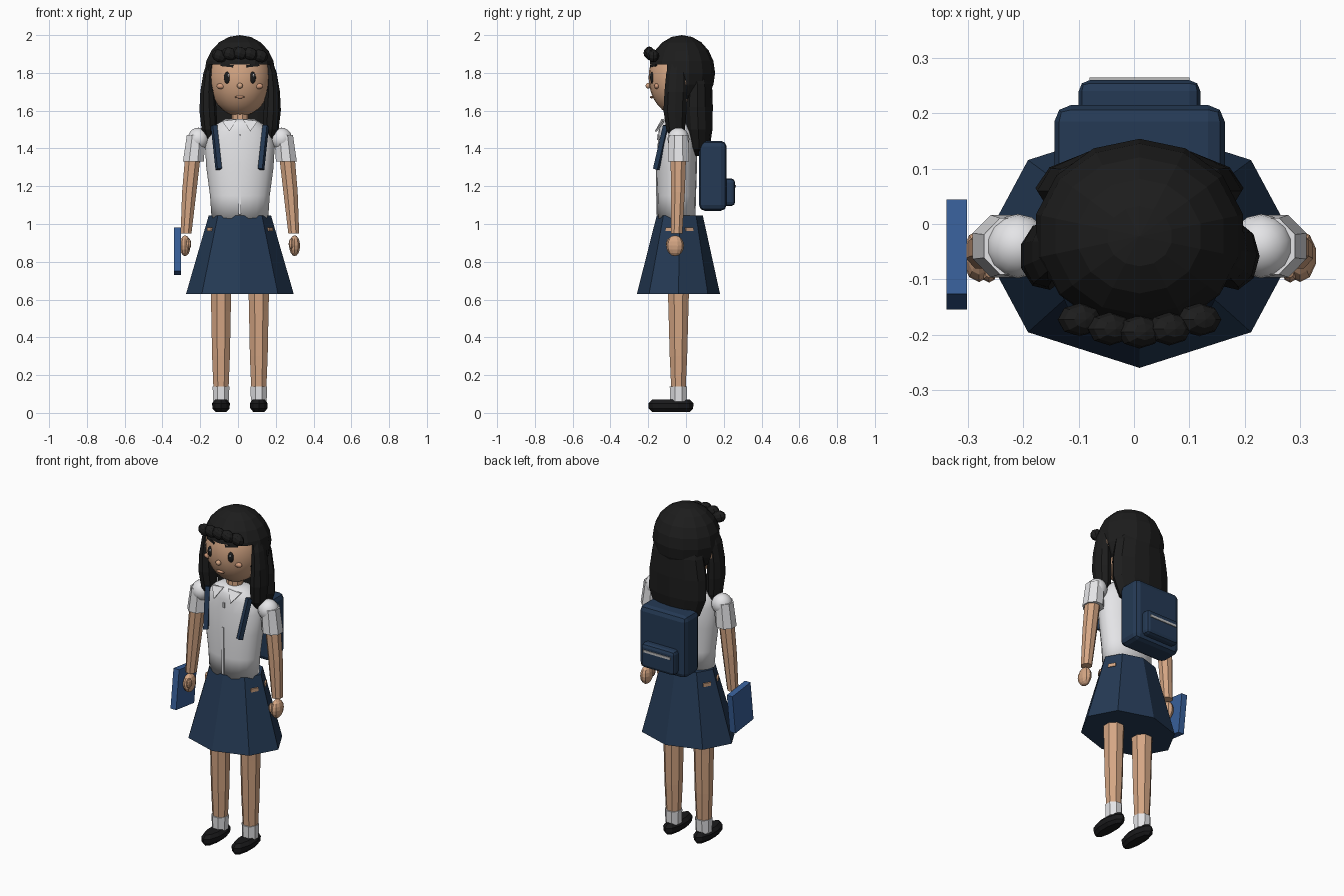
import bpy, bmesh, math
from mathutils import Vector, Matrix

if "Cube" in bpy.data.objects:
    bpy.data.objects.remove(bpy.data.objects["Cube"])

CX = 0.01  # body centre line


def material(name, rgb):
    m = bpy.data.materials.new(name)
    m.diffuse_color = (*rgb, 1)
    m.use_nodes = True
    m.node_tree.nodes["Principled BSDF"].inputs["Base Color"].default_value = m.diffuse_color
    return m


SKIN = material("skin", (0.66, 0.38, 0.23))
BLUSH = material("blush", (0.64, 0.33, 0.2))
NAVY = material("navy", (0.018, 0.042, 0.09))
BLUE = material("book_blue", (0.04, 0.115, 0.32))
WHITE = material("shirt_white", (0.8, 0.8, 0.82))
HAIR = material("hair_black", (0.012, 0.012, 0.012))
SHOE = material("shoe_black", (0.01, 0.01, 0.011))
GREY = material("zip_grey", (0.5, 0.5, 0.5))


def finish(name, bm, mat, smooth=False):
    bmesh.ops.recalc_face_normals(bm, faces=bm.faces[:])
    me = bpy.data.meshes.new(name)
    bm.to_mesh(me)
    bm.free()
    me.materials.append(mat)
    for p in me.polygons:
        p.use_smooth = smooth
    ob = bpy.data.objects.new(name, me)
    bpy.context.collection.objects.link(ob)
    return ob


def loft(name, rings, mat, n=8, phase=0.0, smooth=False):
    """Skin elliptical rings (cx, cy, z, rx, ry) with capped ends."""
    bm = bmesh.new()
    loops = []
    for cx, cy, z, rx, ry in rings:
        loops.append([bm.verts.new((cx + rx * math.cos(phase + 2 * math.pi * i / n),
                                    cy + ry * math.sin(phase + 2 * math.pi * i / n), z))
                      for i in range(n)])
    for a, b in zip(loops, loops[1:]):
        for i in range(n):
            j = (i + 1) % n
            bm.faces.new((a[i], a[j], b[j], b[i]))
    bm.faces.new(loops[0])
    bm.faces.new(loops[-1])
    return finish(name, bm, mat, smooth)


def ellipsoid(name, c, r, mat, u=10, v=8, smooth=False, rot=None):
    bm = bmesh.new()
    bmesh.ops.create_uvsphere(bm, u_segments=u, v_segments=v, radius=1)
    m = Matrix.Translation(c) @ (rot or Matrix()) @ Matrix.Diagonal((*r, 1))
    bmesh.ops.transform(bm, matrix=m, verts=bm.verts[:])
    return finish(name, bm, mat, smooth)


def box(name, c, size, mat, bevel=0.0, rot=None):
    bm = bmesh.new()
    bmesh.ops.create_cube(bm, size=1)
    bmesh.ops.scale(bm, vec=size, verts=bm.verts[:])
    if bevel:
        bmesh.ops.bevel(bm, geom=bm.edges[:], offset=bevel, segments=2,
                        profile=0.5, affect='EDGES')
    bmesh.ops.transform(bm, matrix=Matrix.Translation(c) @ (rot or Matrix()), verts=bm.verts[:])
    return finish(name, bm, mat)


def bar(name, a, b, width, depth, mat):
    """Straight bar between two points."""
    a, b = Vector(a), Vector(b)
    d = b - a
    rot = d.to_track_quat('Z', 'Y').to_matrix().to_4x4()
    return box(name, (a + b) / 2, (width, depth, d.length), mat, 0, rot)


# Torso, neck and skirt
loft("shirt", [(CX, -0.05, 1.03, 0.15, 0.10), (CX, -0.05, 1.15, 0.158, 0.103),
               (CX, -0.05, 1.3, 0.178, 0.108), (CX, -0.045, 1.42, 0.185, 0.105),
               (CX, -0.045, 1.49, 0.165, 0.1), (CX, -0.05, 1.53, 0.12, 0.09),
               (CX, -0.05, 1.555, 0.08, 0.07)], WHITE, 20, 0, True)
loft("neck", [(CX, -0.045, 1.5, 0.046, 0.046), (CX, -0.04, 1.64, 0.044, 0.044)], SKIN, 10)
loft("skirt", [(CX, -0.04, 0.63, 0.285, 0.22), (CX, -0.033, 1.045, 0.165, 0.122)], NAVY, 8)
box("button_placket", (CX, -0.154, 1.19), (0.014, 0.01, 0.28), WHITE)
box("upper_placket", (CX, -0.15, 1.46), (0.012, 0.008, 0.03), WHITE)

# Left and right parts share one loop
for s, side in ((-1, "left"), (1, "right")):
    def X(v):
        return CX + s * v

    # Leg, sock, shoe
    loft(side + "_leg", [(X(0.1), -0.04, 0.1, 0.042, 0.04), (X(0.1), -0.04, 0.3, 0.051, 0.05),
                         (X(0.1), -0.04, 0.54, 0.056, 0.057),
                         (X(0.1), -0.04, 0.7, 0.06, 0.062)], SKIN, 8, math.pi / 8)
    loft(side + "_sock", [(X(0.1), -0.04, 0.06, 0.045, 0.047),
                          (X(0.1), -0.04, 0.14, 0.048, 0.05)], WHITE, 8, math.pi / 8)
    loft(side + "_shoe", [(X(0.1), -0.08, 0.005, 0.03, 0.1), (X(0.1), -0.08, 0.022, 0.047, 0.117),
                          (X(0.1), -0.08, 0.05, 0.05, 0.12),
                          (X(0.1), -0.08, 0.07, 0.034, 0.1)], SHOE, 10, math.pi / 10)
    # Hip patch showing through the skirt facets
    for k in (-1, 1):
        ang = math.atan2(k * 0.1, -s * 0.054)
        box(side + "_hip", (X(0.157), -0.035 + k * 0.05, 0.972), (0.045, 0.016, 0.02), SKIN, 0,
            Matrix.Rotation(ang, 4, 'Z'))
    # Arm, sleeve, hand
    ellipsoid(side + "_shoulder", (X(0.22), -0.04, 1.45), (0.058, 0.058, 0.06), WHITE, 14, 10, True)
    loft(side + "_sleeve", [(X(0.246), -0.04, 1.33, 0.06, 0.061),
                            (X(0.232), -0.04, 1.47, 0.053, 0.055)], WHITE, 8, math.pi / 8)
    loft(side + "_arm", [(X(0.285), -0.05, 0.95, 0.031, 0.033), (X(0.268), -0.043, 1.17, 0.041, 0.04),
                         (X(0.245), -0.04, 1.4, 0.045, 0.045)], SKIN, 8, math.pi / 8)
    ellipsoid(side + "_hand", (X(0.29), -0.058, 0.885), (0.03, 0.047, 0.055), SKIN, 10, 8)
    ellipsoid(side + "_thumb", (X(0.272), -0.088, 0.895), (0.014, 0.018, 0.03), SKIN, 8, 6)
    # Collar flap
    bm = bmesh.new()
    tri = [(0.015, -0.13, 1.555), (0.095, -0.125, 1.545), (0.055, -0.165, 1.49)]
    front = [bm.verts.new((X(a), b, c)) for a, b, c in tri]
    back = [bm.verts.new((X(a), b + 0.012, c)) for a, b, c in tri]
    bm.faces.new(front)
    bm.faces.new(back)
    for i in range(3):
        j = (i + 1) % 3
        bm.faces.new((front[i], front[j], back[j], back[i]))
    finish(side + "_collar", bm, WHITE)
    # Shoulder strap
    bar(side + "_strap", (X(0.112), -0.158, 1.29), (X(0.137), -0.105, 1.52), 0.026, 0.026, NAVY)
    # Face details
    ellipsoid(side + "_eye", (X(0.066), -0.178, 1.775), (0.019, 0.012, 0.032), HAIR, 14, 10, True)
    ellipsoid(side + "_eye_glint", (X(0.066) + 0.006, -0.19, 1.788), (0.005, 0.003, 0.007), WHITE, 8, 6)
    ellipsoid(side + "_cheek", (X(0.1), -0.155, 1.73), (0.025, 0.014, 0.015), BLUSH, 10, 8, True)
    bar(side + "_eyebrow", (X(0.035), -0.185, 1.835), (X(0.1), -0.157, 1.842), 0.012, 0.012, HAIR)
    ellipsoid(side + "_ear", (X(0.168), -0.02, 1.745), (0.02, 0.03, 0.04), SKIN, 8, 6)
    # Long side lock of hair
    loft(side + "_hair_lock", [(X(0.16), -0.05, 1.45, 0.018, 0.025), (X(0.163), -0.055, 1.5, 0.042, 0.05),
                               (X(0.17), -0.058, 1.6, 0.047, 0.062), (X(0.172), -0.055, 1.7, 0.04, 0.06),
                               (X(0.165), -0.05, 1.8, 0.03, 0.055),
                               (X(0.15), -0.045, 1.87, 0.02, 0.04)], HAIR, 9)

# Head
ellipsoid("head", (CX, -0.035, 1.775), (0.166, 0.163, 0.205), SKIN, 24, 16, True)
ellipsoid("nose", (CX, -0.2, 1.732), (0.016, 0.014, 0.015), SKIN, 10, 8, True)
ellipsoid("mouth", (CX, -0.182, 1.672), (0.028, 0.009, 0.007), BLUSH, 10, 6, True)

# Hair cap with the face opening cut out
cap = ellipsoid("hair_cap", (CX, -0.022, 1.8), (0.192, 0.176, 0.2), HAIR, 14, 10)
bm = bmesh.new()
bm.from_mesh(cap.data)
for co, no in (((0, -0.1, 0), (0, 1, 0)), ((0, 0, 1.845), (0, 0, 1))):
    bmesh.ops.bisect_plane(bm, geom=bm.verts[:] + bm.edges[:] + bm.faces[:],
                           plane_co=co, plane_no=no)
opening = [f for f in bm.faces
           if f.calc_center_median().y < -0.1 and f.calc_center_median().z < 1.845]
bmesh.ops.delete(bm, geom=opening, context='FACES')
bm.to_mesh(cap.data)
bm.free()

# Long hair down the back
loft("back_hair", [(CX, 0.07, 1.36, 0.09, 0.03), (CX, 0.07, 1.4, 0.15, 0.055),
                   (CX, 0.065, 1.5, 0.188, 0.075), (CX, 0.06, 1.62, 0.185, 0.082),
                   (CX, 0.06, 1.74, 0.165, 0.078), (CX, 0.05, 1.84, 0.13, 0.06)], HAIR, 12)

# Braided fringe
for i in range(5):
    t = (i - 2) / 2
    ellipsoid("fringe_braid", (CX + 0.108 * t, -0.195 + 0.022 * t * t, 1.905 - 0.015 * t * t),
              (0.042, 0.03, 0.033), HAIR, 8, 6, False, Matrix.Rotation(0.35, 4, 'Y'))

# Backpack
box("backpack", (CX, 0.142, 1.255), (0.308, 0.146, 0.37), NAVY, 0.03)
box("backpack_pocket", (CX, 0.227, 1.168), (0.22, 0.066, 0.145), NAVY, 0.02)
box("pocket_zip", (CX, 0.26, 1.2), (0.18, 0.009, 0.014), GREY)

# Book held at the side
box("book", (-0.32, -0.055, 0.855), (0.037, 0.172, 0.232), BLUE, 0,
    Matrix.Rotation(math.radians(-7), 4, 'X'))
